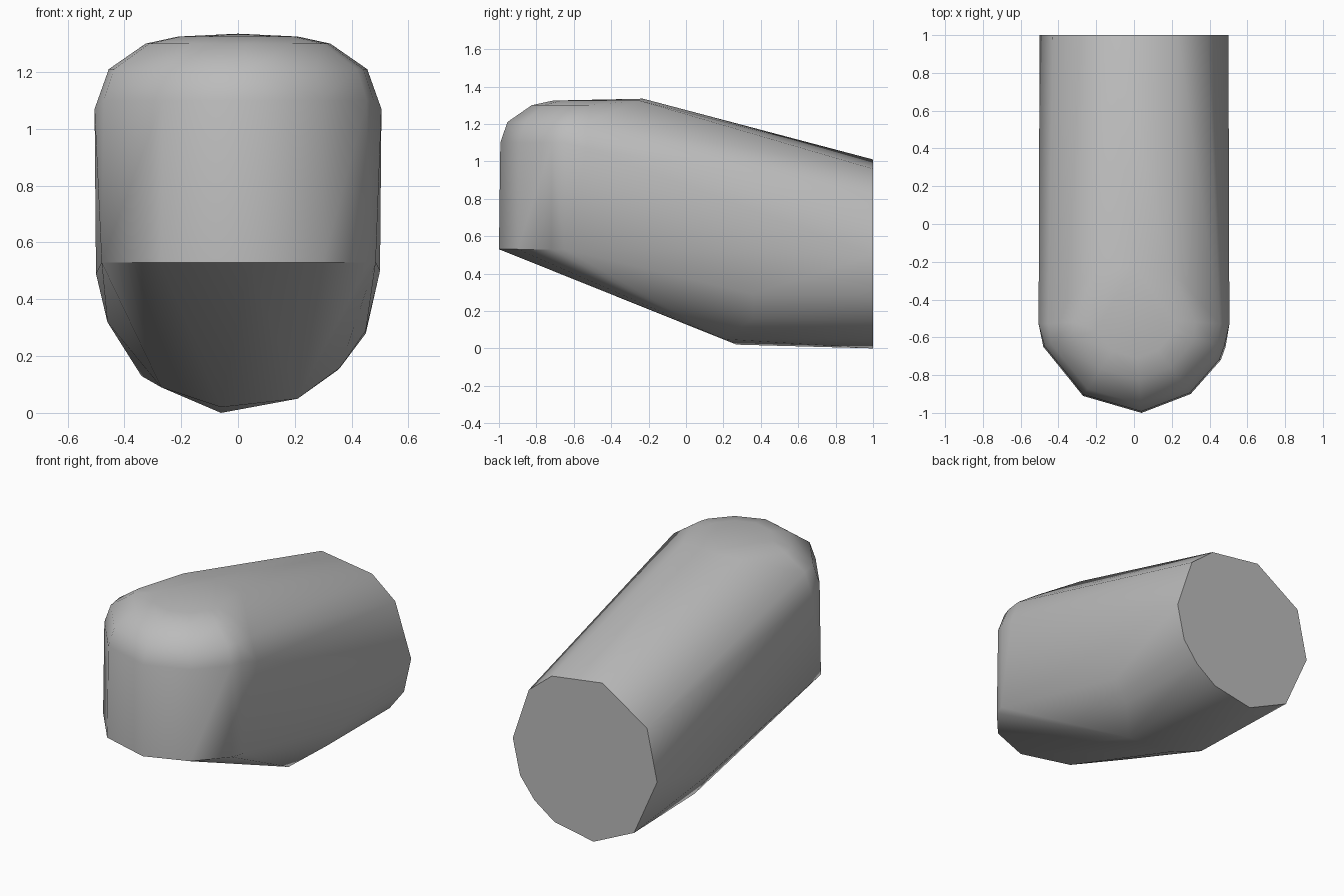
import bpy
import bmesh
import math

default_cube = bpy.data.objects.get("Cube")
if default_cube:
    bpy.data.objects.remove(default_cube, do_unlink=True)

# Single plain grey finish
grey = bpy.data.materials.new("plain grey")
grey.use_nodes = True
colour = (0.5, 0.5, 0.5, 1)
grey.diffuse_color = colour
grey.node_tree.nodes["Principled BSDF"].inputs["Base Color"].default_value = colour

# Flat end of the body, as an (x, z) profile
BACK_Y = 1
back_profile = [
    (-.06, 0), (.21, .05), (.35, .15), (.45, .28), (.5, .5), (.39, .83),
    (.23, .96), (-.12, 1.01), (-.43, .81), (-.5, .49), (-.34, .13),
]

# Rounded nose outline, as an (x, y) plan
nose_plan = [
    (-.5, -.53), (-.48, -.65), (-.27, -.91), (.04, -1),
    (.3, -.9), (.46, -.72), (.485, -.65), (.5, -.53),
]
NOSE_CENTRE_Y = -.5
NOSE_FLOOR = .53

# Dome rings above the nose wall: (scale of the plan, height)
dome_rings = [(.985, 1.1), (.91, 1.21), (.65, 1.3), (.42, 1.325)]

# Lower bend where the sloped underside meets the body
bend = [
    (-.06, .27, .02), (.21, .2, .05), (-.27, .3, .09),
    (.36, .36, .16), (.45, .36, .29), (-.46, .36, .32),
]

# Top ridge and the widest points of the shoulders
crown = [(0, -.23, 1.335)]
for side in (-1, 1):
    crown.append((side * .2, -.25, 1.325))
    crown.append((side * .505, -.53, 1.07))


def nose_ring(plan, scale, height):
    """Scale the nose plan about its centre and lift it to a height."""
    return [
        (x * scale, NOSE_CENTRE_Y + (y - NOSE_CENTRE_Y) * scale, height)
        for x, y in plan
    ]


def hull_object(name, points, material):
    """Stretch a tight convex skin over the section points."""
    bm = bmesh.new()
    for point in points:
        bm.verts.new(point)
    result = bmesh.ops.convex_hull(bm, input=bm.verts)
    unused = set(result["geom_interior"]) | set(result["geom_unused"])
    loose = [v for v in unused if isinstance(v, bmesh.types.BMVert) and v.is_valid]
    bmesh.ops.delete(bm, geom=loose, context="VERTS")
    bmesh.ops.dissolve_limit(
        bm, angle_limit=math.radians(1), verts=bm.verts, edges=bm.edges
    )
    bmesh.ops.recalc_face_normals(bm, faces=bm.faces)
    mesh = bpy.data.meshes.new(name)
    bm.to_mesh(mesh)
    bm.free()
    mesh.materials.append(material)
    obj = bpy.data.objects.new(name, mesh)
    bpy.context.collection.objects.link(obj)
    return obj


# Body: back end, bend, nose wall, dome and crown under one skin
sections = [(x, BACK_Y, z) for x, z in back_profile]
sections += bend
sections += nose_ring(nose_plan[1:-1], 1, NOSE_FLOOR)
for ring_scale, ring_height in dome_rings:
    sections += nose_ring(nose_plan, ring_scale, ring_height)
sections += crown

body = hull_object("rounded_body", sections, grey)

# Smooth sides with crisp edges at the end and under the nose
bpy.ops.object.select_all(action="DESELECT")
body.select_set(True)
bpy.context.view_layer.objects.active = body
bpy.ops.object.shade_smooth_by_angle(angle=math.radians(50))
